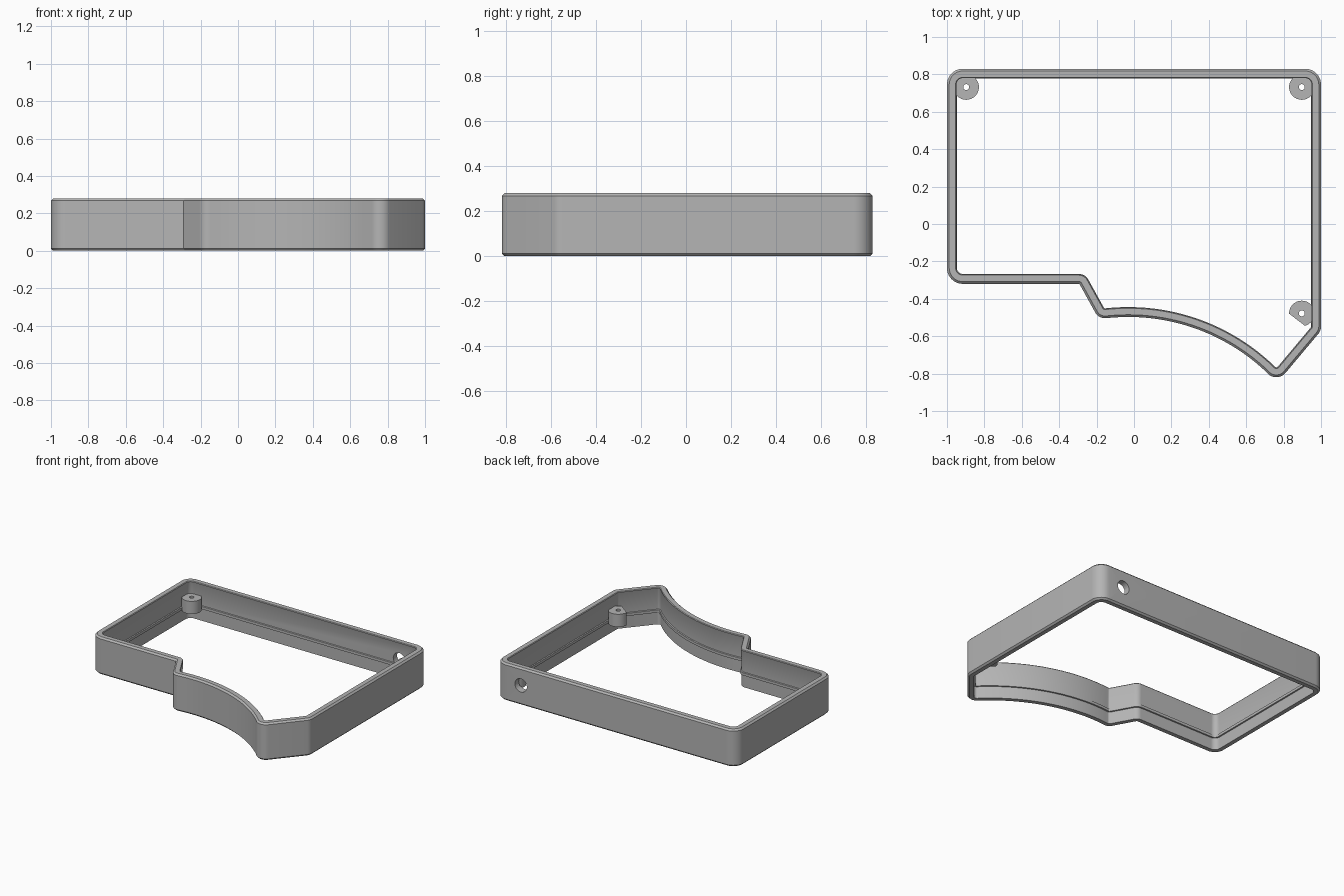
import bpy, bmesh, math
from mathutils import Vector

if "Cube" in bpy.data.objects:
    bpy.data.objects.remove(bpy.data.objects["Cube"])

HEIGHT = 0.28
grey = bpy.data.materials.new("plain_grey")
grey.diffuse_color = (0.46, 0.46, 0.46, 1)
grey.use_nodes = True
grey.node_tree.nodes["Principled BSDF"].inputs["Base Color"].default_value = grey.diffuse_color


def finish(name, bm):
    bmesh.ops.recalc_face_normals(bm, faces=bm.faces)
    mesh = bpy.data.meshes.new(name)
    bm.to_mesh(mesh)
    bm.free()
    mesh.materials.append(grey)
    ob = bpy.data.objects.new(name, mesh)
    bpy.context.collection.objects.link(ob)
    bpy.ops.object.select_all(action='DESELECT')
    ob.select_set(True)
    bpy.context.view_layer.objects.active = ob
    bpy.ops.object.shade_smooth_by_angle(angle=math.radians(30))
    return ob


def outward(d):
    return Vector((d.y, -d.x))


def rounded_outline(corners):
    """Counter-clockwise (x, y, radius) corners -> list of (point, outward offset vector)."""
    out = []
    for i, (x, y, r) in enumerate(corners):
        p = Vector((x, y))
        a = (p - Vector(corners[i - 1][:2])).normalized()
        b = (Vector(corners[(i + 1) % len(corners)][:2]) - p).normalized()
        na, nb = outward(a), outward(b)
        miter = (na + nb) / (1 + na.dot(nb))
        if r == 0:
            out.append((p, miter))
            continue
        turn = math.atan2(a.x * b.y - a.y * b.x, a.dot(b))
        side = 1 if turn > 0 else -1
        centre = p - miter * r * side
        steps = max(3, round(abs(turn) / math.radians(9)))
        start = math.atan2(na.y, na.x)
        for k in range(steps + 1):
            t = start + turn * k / steps
            n = Vector((math.cos(t), math.sin(t)))
            out.append((centre + n * r * side, n))
    return out


# Outer plan of the frame, with the concave sweep along the front
CX, CY, R = -0.03, -1.567, 1.07
corners = [(-1, 0.83, 0.085), (-1, -0.32, 0.085), (-0.292, -0.32, 0.003), (-0.188, -0.508, 0.06)]
SWEEP = 26
for k in range(SWEEP + 1):
    x = -0.13 + 0.82 * k / SWEEP
    corners.append((x, CY + math.sqrt(R * R - (x - CX) ** 2), 0))
corners += [(0.765, -0.85, 0.065), (1, -0.57, 0.06), (1, 0.83, 0.085)]
outline = rounded_outline(corners)

# Wall section as (inward offset, z): chamfered outside, small ledge inside
section = [(0.012, 0), (0, 0.012), (0, HEIGHT - 0.012), (0.012, HEIGHT),
           (0.046, HEIGHT), (0.050, HEIGHT - 0.005), (0.048, HEIGHT - 0.01),
           (0.046, 0.115), (0.053, 0.112), (0.053, 0.092), (0.044, 0.09), (0.044, 0)]
bm = bmesh.new()
rings = [[bm.verts.new((*(p - n * d), z)) for d, z in section] for p, n in outline]
m = len(section)
for i, ring in enumerate(rings):
    prev = rings[i - 1]
    for j in range(m):
        bm.faces.new((prev[j], ring[j], ring[(j + 1) % m], prev[(j + 1) % m]))
wall = finish("frame_wall", bm)

# Round cable hole through the back wall
bpy.ops.mesh.primitive_cylinder_add(vertices=32, radius=0.05, depth=0.3,
                                    location=(0.79, 0.8, 0.148), rotation=(math.pi / 2, 0, 0))
cutter = bpy.context.object
cutter.name = "hole_cutter"
cutter.hide_render = True
cutter.data.materials.append(grey)
bpy.ops.object.select_all(action='DESELECT')
wall.select_set(True)
bpy.context.view_layer.objects.active = wall
mod = wall.modifiers.new("cable_hole", 'BOOLEAN')
mod.operation = 'DIFFERENCE'
mod.solver = 'EXACT'
mod.object = cutter
bpy.ops.object.modifier_apply(modifier=mod.name)
bpy.data.objects.remove(cutter)
bpy.ops.object.shade_smooth_by_angle(angle=math.radians(30))


# Screw posts with a through hole, optionally trimmed by a vertical plane
def post(name, x, y, trim=None):
    bm = bmesh.new()
    n, prof = 32, [(0.016, 0.09), (0.068, 0.09), (0.068, 0.185), (0.016, 0.185)]
    rings = [[bm.verts.new((x + r * math.cos(i * math.tau / n), y + r * math.sin(i * math.tau / n), z))
              for r, z in prof] for i in range(n)]
    for i, ring in enumerate(rings):
        prev = rings[i - 1]
        for j in range(4):
            bm.faces.new((prev[j], ring[j], ring[(j + 1) % 4], prev[(j + 1) % 4]))
    if trim:
        geom = bm.verts[:] + bm.edges[:] + bm.faces[:]
        cut = bmesh.ops.bisect_plane(bm, geom=geom, plane_co=trim[0], plane_no=trim[1], clear_outer=True)
        edges = [e for e in cut['geom_cut'] if isinstance(e, bmesh.types.BMEdge)]
        bmesh.ops.holes_fill(bm, edges=edges, sides=0)
    finish(name, bm)


post("back_left_post", -0.897, 0.732)
post("back_right_post", 0.897, 0.732)
post("front_right_post", 0.897, -0.478, ((0.83, -0.48, 0), (-0.607, -0.794, 0)))
